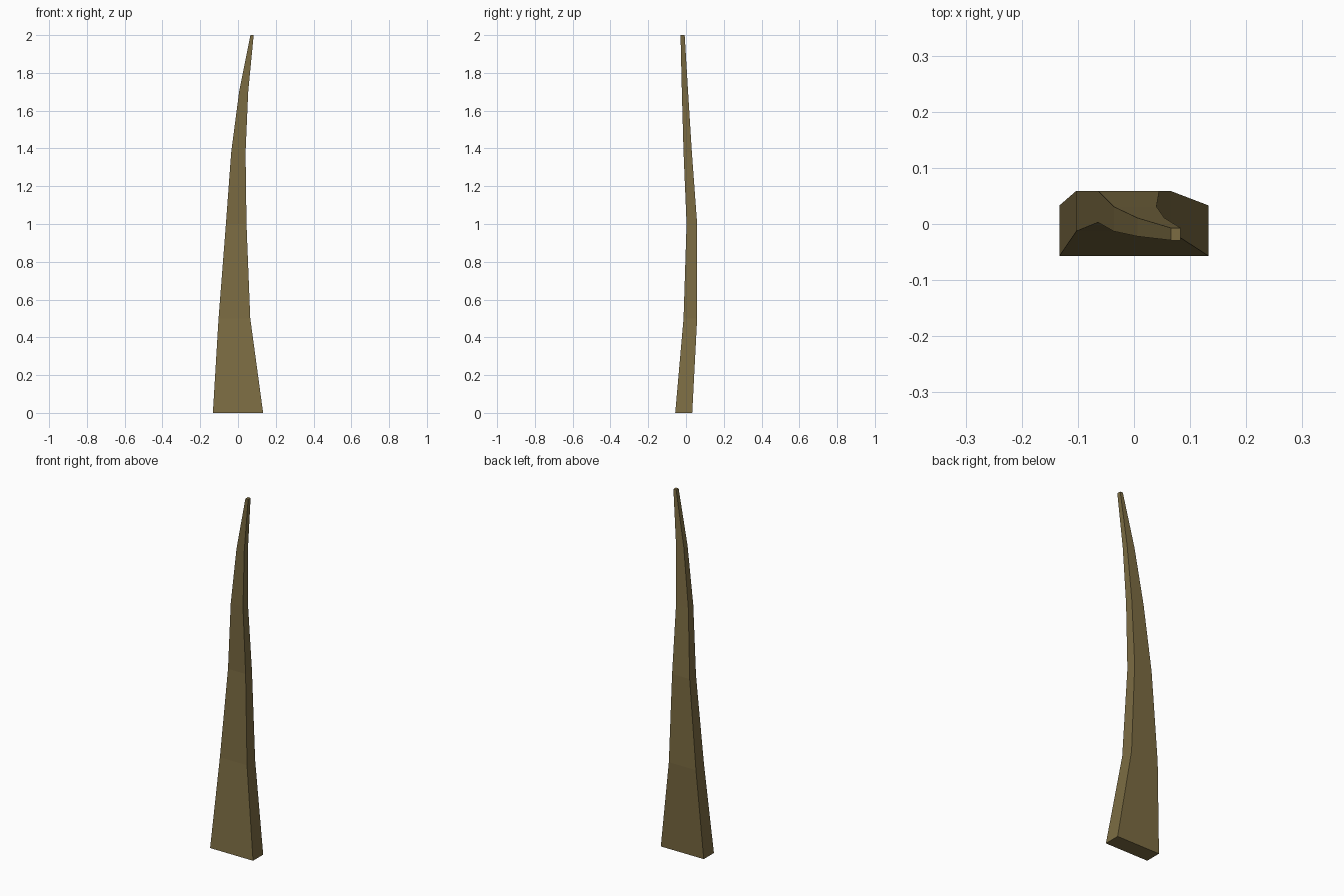
import bpy, bmesh

if "Cube" in bpy.data.objects:
    bpy.data.objects.remove(bpy.data.objects["Cube"])

# Rectangular cross-sections up the curved spike: z, x min, x max, y min, y max
SECTIONS = [
    (0.00, -0.133, 0.133, -0.057, 0.033),
    (0.50, -0.103, 0.065, -0.013, 0.059),
    (1.00, -0.064, 0.045, 0.003, 0.059),
    (1.38, -0.036, 0.040, -0.013, 0.031),
    (1.70, 0.006, 0.054, -0.022, 0.011),
    (2.00, 0.066, 0.083, -0.029, -0.007),
]

# Horn colour
mat = bpy.data.materials.new("olive brown")
mat.diffuse_color = (0.20, 0.15, 0.055, 1)
mat.use_nodes = True
mat.node_tree.nodes["Principled BSDF"].inputs["Base Color"].default_value = mat.diffuse_color

# Loft the sections into one faceted spike
bm = bmesh.new()
rings = [[bm.verts.new(p) for p in ((x0, y0, z), (x1, y0, z), (x1, y1, z), (x0, y1, z))]
         for z, x0, x1, y0, y1 in SECTIONS]
for low, high in zip(rings, rings[1:]):
    for i in range(4):
        j = (i + 1) % 4
        bm.faces.new((low[i], low[j], high[j], high[i]))
bm.faces.new(rings[0][::-1])
bm.faces.new(rings[-1])
bmesh.ops.recalc_face_normals(bm, faces=bm.faces)

mesh = bpy.data.meshes.new("curved_spike")
bm.to_mesh(mesh)
bm.free()
mesh.materials.append(mat)
bpy.context.collection.objects.link(bpy.data.objects.new("curved_spike", mesh))
